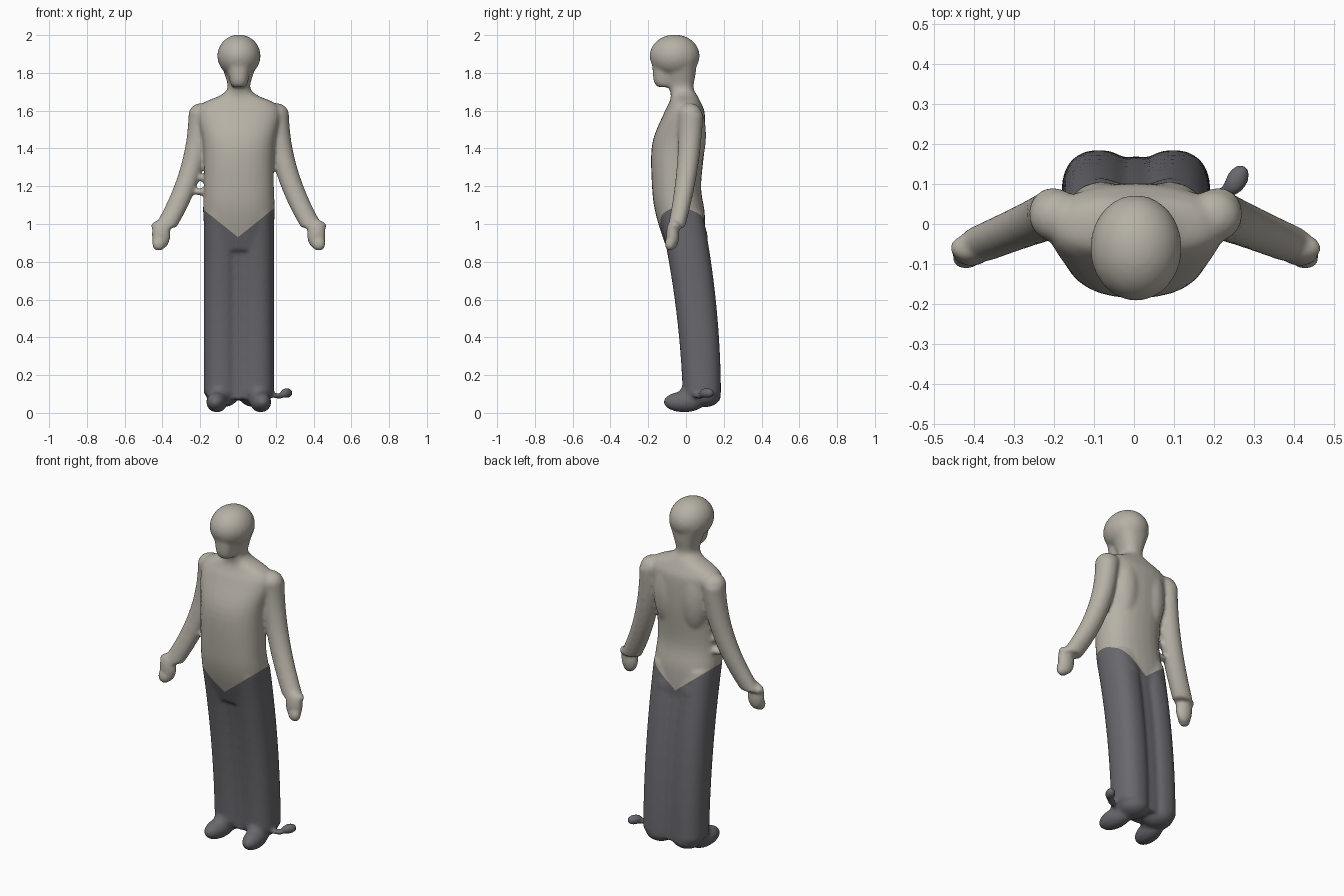
import bpy, bmesh, math
from mathutils import Matrix, Vector

if "Cube" in bpy.data.objects:
    bpy.data.objects.remove(bpy.data.objects["Cube"])


def make_material(name, rgb):
    material = bpy.data.materials.new(name)
    material.use_nodes = True
    material.diffuse_color = (*rgb, 1)
    shader = material.node_tree.nodes["Principled BSDF"]
    shader.inputs["Base Color"].default_value = (*rgb, 1)
    return material


stone = make_material("warm_stone", (0.47, 0.44, 0.38))
slate = make_material("slate_grey", (0.14, 0.14, 0.155))

SIDES = 28
STEPS = 5
CENTRE = 0.005
body = bmesh.new()


def squircle(angle, power):
    """Point on a rounded square outline of unit radius."""
    c, s = math.cos(angle), math.sin(angle)
    return (math.copysign(abs(c) ** (2 / power), c),
            math.copysign(abs(s) ** (2 / power), s))


def loft(rings, power=2.3):
    """Skin over stacked rings: (height, centre x, centre y, radius x, radius y)."""
    loops = []
    for z, x, y, radius_x, radius_y in rings:
        outline = [squircle(math.tau * i / SIDES, power) for i in range(SIDES)]
        loops.append([body.verts.new((x + radius_x * u, y + radius_y * v, z))
                      for u, v in outline])
    faces = [body.faces.new(loops[0]), body.faces.new(loops[-1])]
    for low, high in zip(loops, loops[1:]):
        for i in range(SIDES):
            faces.append(body.faces.new((low[i - 1], low[i], high[i], high[i - 1])))
    bmesh.ops.recalc_face_normals(body, faces=faces)


def smooth_rings(profile):
    """Flowing rings through a profile of (height, half width, front, back)."""
    points = [Vector(p) for p in (profile[0], *profile, profile[-1])]
    rings = []
    for before, a, b, after in zip(points, points[1:], points[2:], points[3:]):
        leave, arrive = (b - before) / 2, (after - a) / 2
        for step in range(STEPS):
            t = step / STEPS
            ease = t * t * (3 - 2 * t)
            p = (a.lerp(b, ease) + leave * t * (1 - t) ** 2
                 - arrive * t * t * (1 - t))
            rings.append(p)
    rings.append(points[-1])
    return [(z, CENTRE, (front + back) / 2, width, (back - front) / 2)
            for z, width, front, back in rings]


def ball(centre, radii, turn=0):
    place = Matrix.Translation(centre) @ Matrix.Rotation(turn, 4, "Z")
    bmesh.ops.create_uvsphere(body, u_segments=24, v_segments=16, radius=1,
                              matrix=place @ Matrix.Diagonal((*radii, 1)))


def heights(low, high, count):
    return [low + (high - low) * i / (count - 1) for i in range(count)]


# Torso, sloping shoulders, neck and nape
loft(smooth_rings([(0.86, 0.17, -0.1, 0.1), (1.05, 0.19, -0.16, 0.1),
                   (1.2, 0.185, -0.18, 0.08), (1.42, 0.19, -0.18, 0.1),
                   (1.58, 0.22, -0.12, 0.1), (1.64, 0.19, -0.09, 0.08),
                   (1.68, 0.1, -0.08, 0.06), (1.72, 0.06, -0.09, 0.04),
                   (1.79, 0.075, -0.11, 0.05), (1.87, 0.105, -0.12, 0.06)]))

# Head: skull, brow and narrow face
ball((CENTRE, -0.06, 1.89), (0.115, 0.133, 0.113))
ball((CENTRE, -0.12, 1.9), (0.085, 0.072, 0.04))
loft(smooth_rings([(1.725, 0.035, -0.15, -0.06), (1.76, 0.05, -0.172, -0.05),
                   (1.88, 0.07, -0.18, -0.03)]))


# Arms curve outward and forward as they drop from the shoulder
def arm_ring(z, side, shift):
    drop = 1.6 - z
    curve = drop * drop
    return (z, side * (0.21 + 0.48 * curve) + shift, 0.025 - 0.2 * curve,
            0.06, 0.067 - 0.035 * drop)


# Legs lean back towards the heel
def leg_ring(z, side, depth=1):
    return (z, side * 0.093 + CENTRE, 0.085 - 0.1 * z * z,
            0.093, depth * (0.1 + 0.015 * z))


for side, shift in ((1, 0), (-1, 0.008)):
    def limb_ball(x, y, z, radii, turn=0):
        ball((side * x + shift, y, z), radii, side * turn)

    loft([arm_ring(z, side, shift) for z in heights(0.98, 1.58, 14)], power=2)
    loft([leg_ring(z, side) for z in heights(0.1, 1.06, 14)])
    # Shoulder cap, palm, fingers and thumb
    limb_ball(0.2, 0.02, 1.58, (0.07, 0.066, 0.06))
    limb_ball(0.415, -0.07, 0.945, (0.05, 0.035, 0.08))
    limb_ball(0.428, -0.085, 0.895, (0.036, 0.028, 0.038))
    limb_ball(0.435, -0.06, 0.99, (0.034, 0.03, 0.026))
    # Shoe, instep and heel
    limb_ball(0.12, -0.01, 0.058, (0.055, 0.11, 0.055), 0.12)
    limb_ball(0.11, 0.04, 0.09, (0.06, 0.08, 0.07))
    limb_ball(0.09, 0.1, 0.09, (0.085, 0.085, 0.06))
    # Shoulder blade and seat
    limb_ball(0.09, 0.03, 1.47, (0.085, 0.076, 0.2))
    limb_ball(0.09, 0.03, 0.93, (0.085, 0.085, 0.1))

# Cloth filling the gap between the legs
loft([leg_ring(z, 0, 0.84) for z in heights(0.07, 1, 14)])

# Small lobe beside the left heel, with its stem
ball((0.257, 0.11, 0.105), (0.028, 0.044, 0.028), -0.5)
ball((0.215, 0.07, 0.09), (0.05, 0.02, 0.015), 0.6)
# Cloth folds between the right elbow and waist
ball((-0.195, -0.02, 1.17), (0.04, 0.03, 0.02))
ball((-0.18, -0.02, 1.24), (0.025, 0.025, 0.02))

# Fuse all the parts into one soft skin
mesh = bpy.data.meshes.new("figure")
body.to_mesh(mesh)
body.free()
figure = bpy.data.objects.new("figure", mesh)
bpy.context.collection.objects.link(figure)
remesh = figure.modifiers.new("Fuse", "REMESH")
remesh.mode = "VOXEL"
remesh.voxel_size = 0.0095
soften = figure.modifiers.new("Soften", "SMOOTH")
soften.factor = 0.5
soften.iterations = 8
graph = bpy.context.evaluated_depsgraph_get()
skin = bpy.data.meshes.new_from_object(figure.evaluated_get(graph))
bpy.data.objects.remove(figure)

# Cut a clean V-shaped waistline
WAIST, SLOPE, HIP = 0.93, 0.8, 0.24
bm = bmesh.new()
bm.from_mesh(skin)
for side in (1, -1):
    faces = [f for f in bm.faces if -0.01 < side * f.calc_center_median().x < HIP]
    edges = {e for f in faces for e in f.edges}
    verts = {v for f in faces for v in f.verts}
    bmesh.ops.bisect_plane(bm, geom=[*faces, *edges, *verts], dist=1e-5,
                           plane_co=(0, 0, WAIST), plane_no=(-SLOPE * side, 0, 1))


def is_trouser(face):
    c = face.calc_center_median()
    return c.z < 0.3 or (abs(c.x) < HIP and c.z < WAIST + SLOPE * abs(c.x))


# Separate the skin into upper body and trousers
for name, material, lower in (("upper_body", stone, False),
                              ("trousers_and_shoes", slate, True)):
    part = bm.copy()
    unwanted = [f for f in part.faces if is_trouser(f) != lower]
    bmesh.ops.delete(part, geom=unwanted, context="FACES")
    data = bpy.data.meshes.new(name)
    part.to_mesh(data)
    part.free()
    data.materials.clear()
    data.materials.append(material)
    data.shade_smooth()
    bpy.context.collection.objects.link(bpy.data.objects.new(name, data))
bm.free()
